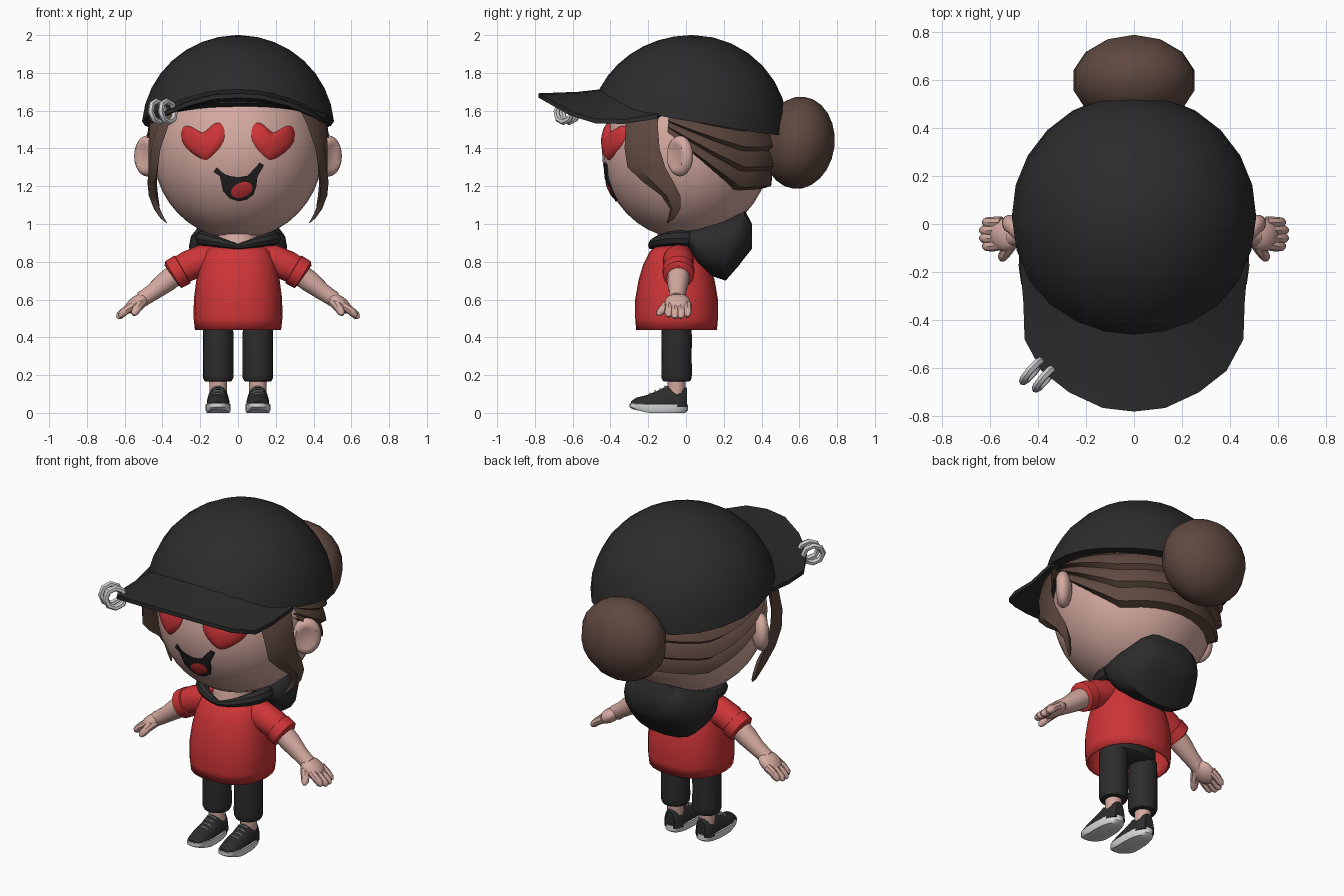
import bpy, bmesh, math
from mathutils import Vector, Matrix

if "Cube" in bpy.data.objects:
    bpy.data.objects.remove(bpy.data.objects["Cube"])

def material(name, r, g, b):
    m = bpy.data.materials.new(name)
    m.diffuse_color = (r, g, b, 1)
    m.use_nodes = True
    m.node_tree.nodes["Principled BSDF"].inputs["Base Color"].default_value = m.diffuse_color
    return m

SKIN = material("skin", .66, .40, .35)
RED = material("red", .62, .035, .038)
BLACK = material("black cloth", .025, .025, .026)
BROWN = material("brown hair", .115, .066, .05)
SILVER = material("silver", .62, .62, .63)
WHITE = material("white rubber", .72, .72, .72)
MOUTH = material("mouth black", .018, .016, .017)

HEAD = Vector((0, 0, 1.385))
HR = Vector((.45, .445, .465))

def build(name, verts, faces, mat, thick=0):
    me = bpy.data.meshes.new(name)
    me.from_pydata([tuple(v) for v in verts], [], faces)
    bm = bmesh.new()
    bm.from_mesh(me)
    bmesh.ops.recalc_face_normals(bm, faces=bm.faces)
    bm.to_mesh(me)
    bm.free()
    me.materials.append(mat)
    ob = bpy.data.objects.new(name, me)
    bpy.context.collection.objects.link(ob)
    if thick:
        s = ob.modifiers.new("thickness", 'SOLIDIFY')
        s.thickness, s.offset = thick, 0
    return ob

def loft(name, rings, mat, closed=True, caps=True, thick=0):
    n = len(rings[0])
    faces = [(i*n+j, i*n+(j+1) % n, (i+1)*n+(j+1) % n, (i+1)*n+j)
             for i in range(len(rings)-1) for j in range(n if closed else n-1)]
    if caps and closed:
        faces += [tuple(range(n)), tuple(range((len(rings)-1)*n, len(rings)*n))]
    return build(name, [v for r in rings for v in r], faces, mat, thick)

def ring(cx, cy, z, rx, ry, n=20, p=1.0):
    f = lambda v: math.copysign(abs(v)**p, v)
    return [Vector((cx + rx*f(math.cos(2*math.pi*k/n)), cy + ry*f(math.sin(2*math.pi*k/n)), z))
            for k in range(n)]

def ellipsoid(name, c, r, mat, rot=None, u=24, v=16):
    bm = bmesh.new()
    m = Matrix.Translation(c) @ (rot or Matrix()) @ Matrix.Diagonal((*r, 1))
    bmesh.ops.create_uvsphere(bm, u_segments=u, v_segments=v, radius=1, matrix=m)
    me = bpy.data.meshes.new(name)
    bm.to_mesh(me)
    bm.free()
    me.materials.append(mat)
    ob = bpy.data.objects.new(name, me)
    bpy.context.collection.objects.link(ob)
    return ob

def tube(name, path, radii, mat, n=12):
    path = [Vector(p) for p in path]
    rings = []
    for i, p in enumerate(path):
        d = path[min(i+1, len(path)-1)] - path[max(i-1, 0)]
        q = d.to_track_quat('Z', 'Y')
        rings.append([p + q @ v for v in ring(0, 0, 0, radii[i], radii[i], n)])
    return loft(name, rings, mat)

def interp(x, pts):
    for (a, b), (c, d) in zip(pts, pts[1:]):
        if x <= c:
            return b + (d-b)*max(0, (x-a)/(c-a))
    return pts[-1][1]

def on_face(x, z, off):
    k = 1 - (x/HR.x)**2 - ((z-HEAD.z)/HR.z)**2
    return Vector((x, -HR.y*math.sqrt(max(k, 0)) - off, z))

def face_plate(name, c, outline, mat, base, puff=0, steps=6):
    # rings shrinking to the middle, draped over the front of the head
    rings = [[on_face(c[0]+(x-c[0])*s, c[1]+(z-c[1])*s, base + puff*math.sqrt(1-s*s))
              for x, z in outline] for s in [1-i/steps for i in range(steps)] + [.02]]
    skirt = [v + Vector((0, base + .01, 0)) for v in rings[0]]
    return loft(name, [skirt] + rings, mat)

# head, neck
ellipsoid("head", HEAD, HR, SKIN, u=32, v=20)
tube("neck", [(0, -.055, .83), (0, -.05, .9), (0, -.03, 1.0)], [.115, .11, .1], SKIN)

# cap crown, with a hem that drops toward the back
def hem(y):
    return interp(y, [(-.5, 1.64), (-.35, 1.62), (-.15, 1.57), (.33, 1.485), (.5, 1.465)])

def crown_point(a, t):
    x, y = math.cos(a), math.sin(a)
    zb = hem(.5*y)
    e0 = math.asin((zb-1.5)/.5)
    e = e0 + (math.pi/2-.02-e0)*t
    r = .51*(math.cos(e) if e > 0 else 1)
    return Vector((r*x, .03 + r*y*(1.0 if y > 0 else 1.06), 1.5 + .5*math.sin(e)))
loft("cap_crown", [[crown_point(2*math.pi*k/24, i/8) for k in range(24)] for i in range(9)], BLACK)

# cap brim: wedge sections, thick at the crown and thin at the edge
outer = [(0, -.78, 1.68), (.13, -.765, 1.672), (.27, -.70, 1.635), (.385, -.61, 1.585),
         (.455, -.48, 1.545), (.46, -.33, 1.542), (.475, -.15, 1.57)]
outer = [Vector((-x, y, z)) for x, y, z in outer[:0:-1]] + [Vector(p) for p in outer]
sections = []
for k, o in zip(range(-6, 7), outer):
    a = k/6*math.radians(70)
    x = .445*math.sin(a)
    y = .02 - .455*math.cos(a)
    q = (x/.43)**2
    top, low = Vector((x, y, 1.715-.10*q)), Vector((x, y+.01, 1.645-.075*q))
    ot, ob = o + Vector((0, 0, .012)), o - Vector((0, 0, .012))
    sections.append([top, top.lerp(ot, .4) - Vector((0, 0, .006)), ot, ob,
                     low.lerp(ob, .6), low.lerp(ob, .3), low])
loft("cap_brim", sections, BLACK)

# pair of rings through the brim edge
for k, (x, y) in enumerate([(-.425, -.612), (-.372, -.643)]):
    q = Vector((.75, -.65, .15)).to_track_quat('Z', 'Y')
    rings = []
    for i in range(9):
        a = 2*math.pi*i/8
        rad = q @ Vector((math.cos(a), math.sin(a), 0))
        ax = q @ Vector((0, 0, 1))
        rings.append([Vector((x, y, 1.595)) + rad*(.056+.017*math.cos(b)) + ax*.017*math.sin(b)
                      for b in [math.pi*j/3 for j in range(6)]])
    loft("brim_ring_%d" % k, rings, SILVER, caps=False)

# hair bun and swept-back hair in overlapping layers
ellipsoid("hair_bun", (0, .597, 1.43), (.258, .19, .245), BROWN, Matrix.Rotation(-.12, 4, 'X'), 14, 12)
rows = []
for i in range(21):
    t = i/20
    row = []
    for k in range(33):
        a = math.radians(-12 + 204*k/32)
        s = math.sin(a)
        zb = interp(s, [(-.2, 1.48), (0, 1.40), (.35, 1.27), (.65, 1.17), (1, 1.18)])
        z = zb + (1.60-zb)*t
        h = math.sqrt(max(0, 1-((z-HEAD.z)/HR.z)**2))
        off = .014 + .028*(1-((i-1) % 5)/4)**.7 if i else -.02
        row.append(Vector(((HR.x*h+off)*math.cos(a), (HR.y*h+off)*s, z)))
    rows.append(row)
loft("back_hair", rows, BROWN, closed=False)

# face: heart eyes, mouth, tongue
for sx, side in ((-1, "right"), (1, "left")):
    pts = []
    for k in range(32):
        t = 2*math.pi*k/32
        hx = .116*math.copysign(abs(math.sin(t))**1.4, math.sin(t))
        hz = (13*math.cos(t)-5*math.cos(2*t)-2*math.cos(3*t)-math.cos(4*t))*.0066+.01
        c, s = math.cos(.1), sx*math.sin(.1)
        pts.append((sx*.182 + hx*c + hz*s, 1.44 - hx*s + hz*c))
    face_plate("heart_eye_" + side, (sx*.182, 1.44), pts, RED, .004, .024)
face_plate("mouth", (0, 1.2), [(-.13, 1.275), (-.113, 1.30), (-.08, 1.268), (-.04, 1.253), (0, 1.248),
           (.05, 1.255), (.085, 1.275), (.115, 1.325), (.138, 1.312), (.103, 1.25), (.097, 1.2),
           (.082, 1.155), (.045, 1.128), (0, 1.12), (-.045, 1.135), (-.08, 1.175), (-.097, 1.255)],
           MOUTH, .007)
face_plate("tongue", (.02, 1.18), [(.02 + .056*math.cos(a) - .01*math.sin(a),
           1.18 + .038*math.sin(a) + .02*math.cos(a))
           for a in [math.pi*k/9 for k in range(18)]], RED, .010, .004, 3)

# shirt, open at the bottom
loft("shirt", [ring(0, -.05, z, rx, ry, 24, .87) for z, rx, ry in
     [(.44, .222, .208), (.5, .229, .213), (.6, .228, .213), (.7, .215, .196), (.78, .198, .172),
      (.85, .172, .138), (.885, .125, .1)]], RED, caps=False, thick=.012)

# hood hanging behind and collar around the neck
loft("hood", [[Vector((v.x, y, v.y)) for v in ring(0, (lo+hi)/2, 0, w, (hi-lo)/2, 20, .85)]
     for y, lo, hi, w in [(0, .88, .96, .17), (.02, .86, .985, .235), (.06, .78, 1.0, .255),
      (.12, .73, 1.03, .26), (.21, .70, 1.055, .25), (.28, .78, 1.075, .22), (.31, .82, 1.075, .195),
      (.35, .87, 1.0, .13)]], BLACK)
path, radii = [], []
for k in range(21):
    a = math.radians(-120 + 12*k)
    s = abs(math.sin(a))
    path.append((.19*math.sin(a), -.025-.16*math.cos(a), .88 + .045*s))
    radii.append(.014 + .026*s)
tube("collar", path, radii, BLACK, 8)

# hips inside the shirt
loft("hips", [ring(0, -.05, z, rx, ry) for z, rx, ry in [(.45, .11, .07), (.47, .18, .1), (.54, .18, .1)]], BLACK)

def mirrored(sx, pts):
    return [(sx*x, y, z) for x, y, z in pts]

for sx, side in ((-1, "_right"), (1, "_left")):
    # ear: tilted disc with a hollow on its front face
    ear = ellipsoid("ear" + side, (sx*.482, -.032, 1.36), (.05, .084, .108), SKIN,
                    Matrix.Rotation(-sx*.75, 4, 'Z'), 20, 16)
    nrm = Vector((sx*.68, -.73, 0))
    for v in ear.data.vertices:
        d = v.co - Vector((sx*.482, -.032, 1.36))
        h = d.dot(nrm)
        if h > .034:
            v.co -= nrm*(h-.034)*1.7
    # side lock: tapered strip hanging beside the face
    lock = []
    for z, xf, yf, xb, yb in [(1.60, .33, -.29, .43, -.14), (1.53, .365, -.32, .468, -.15),
            (1.40, .41, -.325, .475, -.14), (1.30, .425, -.31, .475, -.11), (1.22, .44, -.225, .475, -.065),
            (1.15, .435, -.13, .465, -.03), (1.08, .415, -.085, .445, -.03), (1.03, .39, -.095, .41, -.06),
            (1.005, .375, -.105, .38, -.095)]:
        f, b = Vector((sx*xf, yf, z)), Vector((sx*xb, yb, z))
        d = b - f
        nrm = Vector((d.y, -d.x, 0)).normalized()*sx
        w = min(.028, d.length*.3)
        lock.append([f, f.lerp(b, .35) + nrm*w, b, f.lerp(b, .5) - nrm*w])
    loft("side_lock" + side, lock, BROWN)

    # sleeve with rolled cuff
    tube("sleeve" + side, mirrored(sx, [(.1, -.04, .82), (.18, -.04, .81), (.26, -.04, .78), (.33, -.04, .74)]),
         [.07, .082, .08, .075], RED, 16)
    tube("sleeve_cuff" + side, mirrored(sx, [(.29, -.04, .762), (.295, -.04, .759), (.343, -.04, .731),
         (.35, -.04, .726)]), [.07, .085, .083, .066], RED, 16)
    # arm, palm, fingers, thumb
    tube("arm" + side, mirrored(sx, [(.3, -.04, .755), (.38, -.042, .695), (.45, -.045, .64), (.51, -.05, .6)]),
         [.06, .058, .046, .042], SKIN, 14)
    ellipsoid("palm" + side, (sx*.535, -.045, .58), (.075, .07, .04), SKIN,
              Matrix.Rotation(sx*.62, 4, 'Y'), 14, 10)
    for k in range(4):
        y = -.092 + .033*k
        e = .012 if k in (1, 2) else 0
        tube("finger_%d%s" % (k, side), mirrored(sx, [(.55, y*.9, .572), (.59, y, .547), (.616+e, y, .522-e*.7),
             (.627+e, y, .509-e*.7)]), [.025, .023, .02, .008], SKIN, 8)
    tube("thumb" + side, mirrored(sx, [(.505, -.07, .59), (.53, -.112, .56), (.548, -.14, .53),
         (.552, -.15, .517)]), [.029, .025, .02, .008], SKIN, 8)

    # trouser leg and ankle
    lx = sx*.105
    loft("trouser_leg" + side, [ring(lx, -.05, z, r, r, 20) for z, r in
         [(.165, .055), (.168, .072), (.185, .08), (.21, .081), (.3, .08), (.4, .081), (.48, .078)]], BLACK)
    tube("ankle" + side, [(lx, -.05, .1), (lx, -.05, .2)], [.046, .048], SKIN)

    # shoe: sole with lifted toe, upper, laces
    sole = []
    for z, s in [(0, .9), (.012, 1), (.044, 1), (.048, .93)]:
        r = ring(lx, -.145, z, .066*s, .155*s, 24, .8)
        for v in r:
            v.z += max(0, -.2-v.y)*.24*(1-z*17)
        sole.append(r)
    loft("sole" + side, sole, WHITE)
    upper = [[Vector((lx + w*math.cos(a), y, .03 + (zt-.03)*math.sin(a)**.8 if 0 < k < 10 else .03))
              for k, a in enumerate([math.pi*j/10 for j in range(11)])]
             for y, w, zt in [(-.29, .03, .062), (-.265, .049, .08), (-.21, .061, .094), (-.15, .062, .117),
                              (-.1, .06, .142), (-.04, .056, .135), (-.01, .048, .142), (.006, .032, .13)]]
    loft("shoe_upper" + side, upper, BLACK)
    for k in range(4):
        y, z = -.19 + .026*k, .104 + .0125*k
        tube("lace_%d%s" % (k, side), [(lx-.03, y+.008, z-.012), (lx-.012, y, z), (lx+.012, y, z),
             (lx+.03, y+.008, z-.012)], [.0042]*4, SILVER, 6)

# smooth shading with sharp edges kept
for ob in bpy.context.scene.objects:
    ob.select_set(True)
    bpy.context.view_layer.objects.active = ob
bpy.ops.object.shade_smooth_by_angle(angle=math.radians(42))
